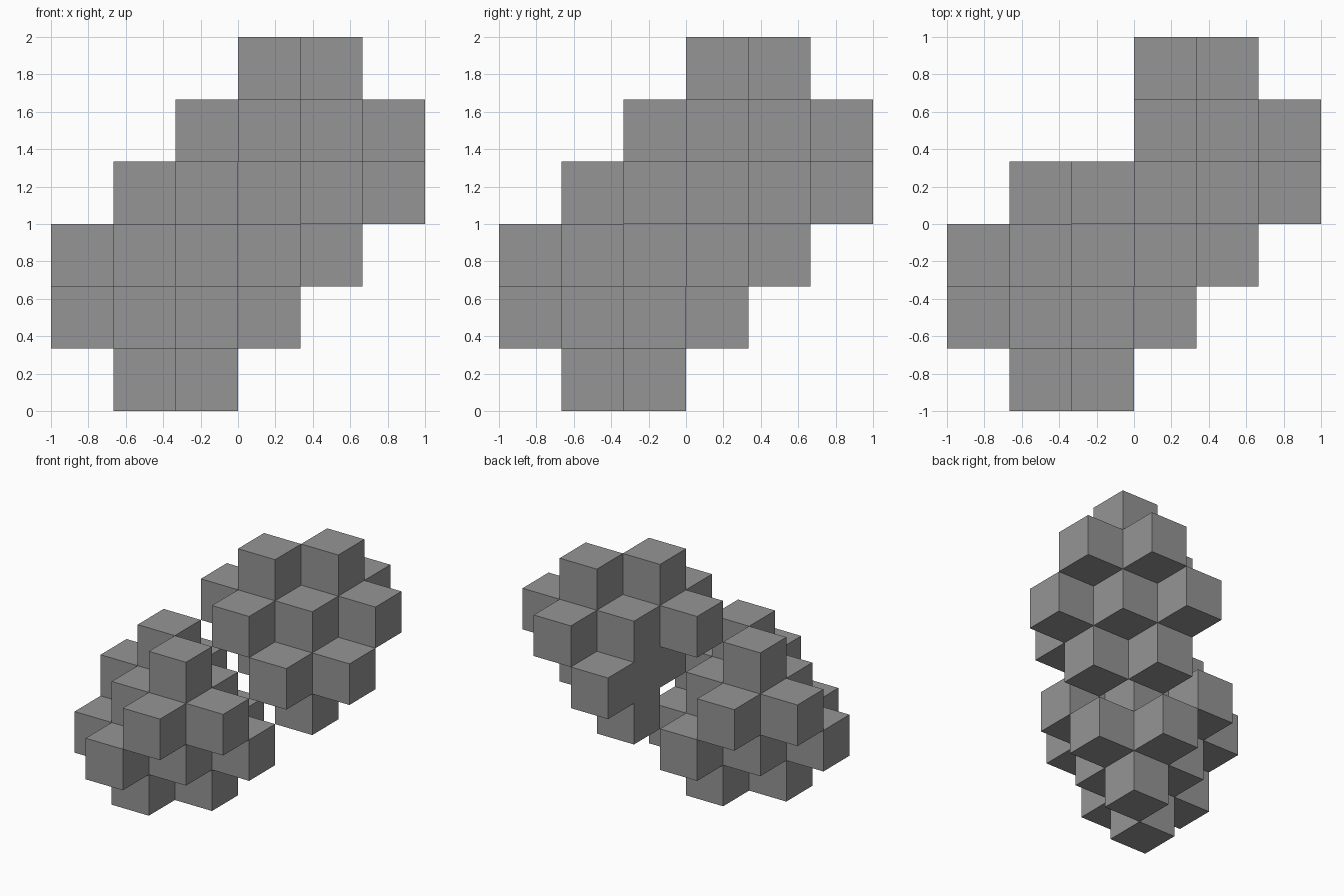
import bpy
import bmesh
from mathutils import Vector

CELL = 1 / 3

# Remove the default cube
default = bpy.data.objects.get("Cube")
if default:
    bpy.data.objects.remove(default, do_unlink=True)

# Single grey material
GREY = (0.3, 0.3, 0.3, 1)
grey = bpy.data.materials.new("mid_grey")
grey.use_nodes = True
grey.diffuse_color = GREY
for node in grey.node_tree.nodes:
    if node.type == "BSDF_PRINCIPLED":
        node.inputs["Base Color"].default_value = GREY


def studded_cluster(name, centre, parity, bare=None):
    """A two-cell core cube whose alternate quarter faces grow cube studs."""
    bm = bmesh.new()
    bmesh.ops.create_cube(bm, size=2 * CELL)
    bmesh.ops.subdivide_edges(bm, edges=bm.edges[:], cuts=1, use_grid_fill=True)
    bm.normal_update()

    # Choose quarter faces by the checkerboard sign of their octant
    chosen = []
    for face in bm.faces:
        c = face.calc_center_median()
        is_bare = bare is not None and (c - bare).length < CELL / 10
        if c.x * c.y * c.z * parity > 0 and not is_bare:
            chosen.append(face)

    # Pull each chosen face out by one cell
    studs = bmesh.ops.extrude_discrete_faces(bm, faces=chosen)["faces"]
    bm.normal_update()
    for face in studs:
        bmesh.ops.translate(bm, verts=face.verts[:], vec=face.normal * CELL)
    bmesh.ops.recalc_face_normals(bm, faces=bm.faces[:])

    mesh = bpy.data.meshes.new(name)
    bm.to_mesh(mesh)
    bm.free()
    mesh.materials.append(grey)
    obj = bpy.data.objects.new(name, mesh)
    obj.location = centre
    bpy.context.collection.objects.link(obj)
    return obj


# Two mirrored clusters touching at one corner; the upper one lacks a stud
studded_cluster("lower_cluster", (-CELL, -CELL, 2 * CELL), -1)
studded_cluster("upper_cluster", (CELL, CELL, 4 * CELL), 1,
                bare=Vector((-1, 0.5, -0.5)) * CELL)
